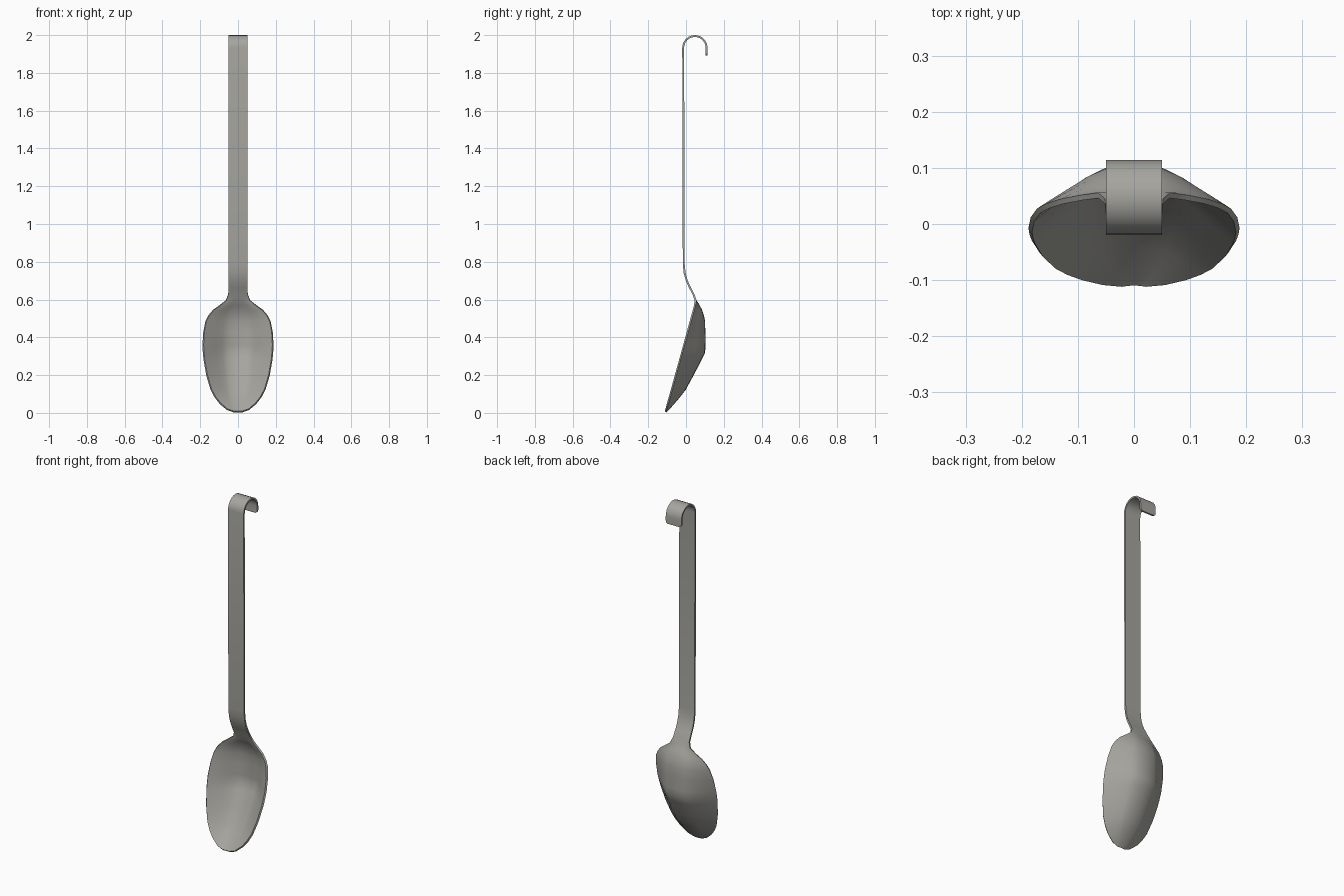
import bpy, bmesh, math

if "Cube" in bpy.data.objects:
    bpy.data.objects.remove(bpy.data.objects["Cube"], do_unlink=True)

# Brushed steel
steel = bpy.data.materials.new("warm grey steel")
steel.use_nodes = True
colour = (0.38, 0.375, 0.345, 1)
steel.diffuse_color = colour
bsdf = steel.node_tree.nodes["Principled BSDF"]
bsdf.inputs["Base Color"].default_value = colour

# Bowl stations: height, half width, depth behind the rim plane
bowl = [(0.006, 0.022, 0.002), (0.018, 0.057, 0.01), (0.05, 0.095, 0.03),
        (0.085, 0.122, 0.05), (0.125, 0.143, 0.07), (0.2, 0.165, 0.09),
        (0.28, 0.179, 0.11), (0.32, 0.183, 0.119), (0.36, 0.185, 0.108),
        (0.43, 0.181, 0.089), (0.485, 0.17, 0.073), (0.515, 0.155, 0.058),
        (0.545, 0.13, 0.04), (0.57, 0.095, 0.02)]
stations = [(-0.11 + 0.275 * z, z, w, d) for z, w, d in bowl]

# Neck and straight handle: depth position, height, half width
neck = [(0.051, 0.595, 0.064), (0.041, 0.625, 0.052), (0.02, 0.665, 0.05),
        (0.004, 0.7, 0.05), (-0.007, 0.74, 0.05), (-0.012, 0.79, 0.05)]
stations += [(y, z, w, 0) for y, z, w in neck]

# Hanging hook: half circle, then a short end with rounded corners
radius, hook_y, hook_z, half = 0.062, 0.047, 1.933, 0.05
for i in range(13):
    a = math.pi * (1 - i / 12)
    stations.append((hook_y + radius * math.cos(a), hook_z + radius * math.sin(a), half, 0))
for z, w in [(1.908, half), (1.898, 0.047), (1.892, 0.038)]:
    stations.append((hook_y + radius, z, w, 0))

# Cross-section columns: width fraction and depth fraction
right = [(1, 0), (0.82, 0.27), (0.64, 0.53), (0.46, 0.79), (0.28, 0.97)]
section = [(-x, d) for x, d in right] + [(0, 1)] + right[::-1]

# Loft one continuous sheet
bm = bmesh.new()
rows = [[bm.verts.new((x * w, y + d * depth, z)) for x, d in section]
        for y, z, w, depth in stations]
for low, high in zip(rows, rows[1:]):
    for i in range(len(section) - 1):
        bm.faces.new((low[i], low[i + 1], high[i + 1], high[i]))
mesh = bpy.data.meshes.new("spoon_with_hook")
bm.to_mesh(mesh)
bm.free()
mesh.materials.append(steel)
spoon = bpy.data.objects.new("spoon_with_hook", mesh)
bpy.context.collection.objects.link(spoon)

# Sheet metal thickness
bpy.ops.object.select_all(action="DESELECT")
spoon.select_set(True)
bpy.context.view_layer.objects.active = spoon
sheet = spoon.modifiers.new("thickness", "SOLIDIFY")
sheet.thickness = 0.01
sheet.offset = 0
bpy.ops.object.modifier_apply(modifier=sheet.name)
bpy.ops.object.shade_smooth_by_angle(angle=math.radians(50))
